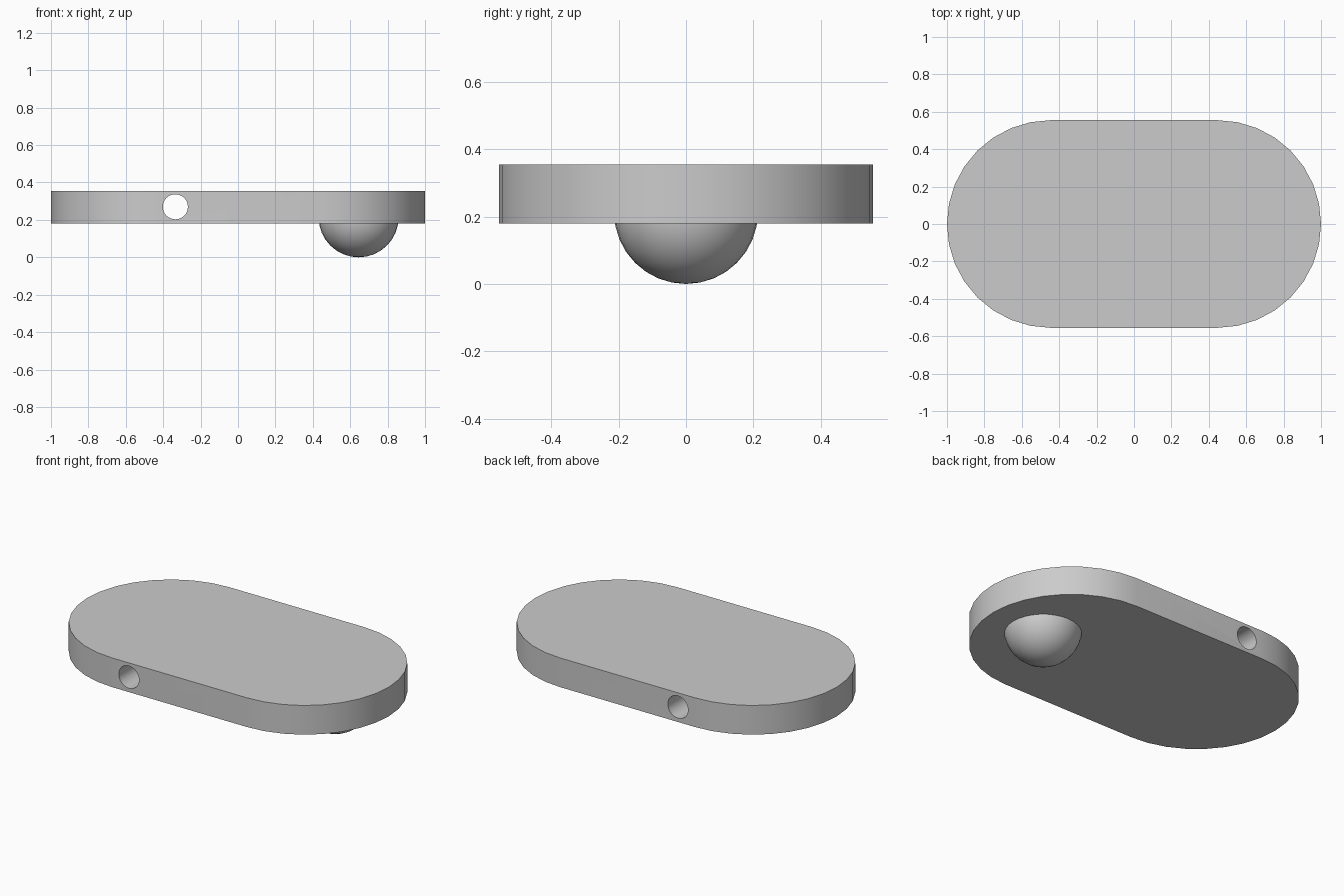
import bpy, bmesh
from math import cos, sin, pi, radians

cube = bpy.data.objects.get("Cube")
if cube:
    bpy.data.objects.remove(cube, do_unlink=True)

# Single plain grey material
grey = bpy.data.materials.new("light_grey")
grey.use_nodes = True
colour = (0.6, 0.6, 0.6, 1)
grey.diffuse_color = colour
grey.node_tree.nodes["Principled BSDF"].inputs["Base Color"].default_value = colour

BOTTOM, TOP = 0.18, 0.355
RADIUS, OFFSET, ARC = 0.555, 0.445, 16


def smooth(obj):
    bpy.ops.object.select_all(action='DESELECT')
    obj.select_set(True)
    bpy.context.view_layer.objects.active = obj
    bpy.ops.object.shade_smooth_by_angle(angle=radians(30))


# Plate: stadium outline extruded upwards
bm = bmesh.new()
outline = []
for side, start in ((1, -pi / 2), (-1, pi / 2)):
    for i in range(ARC + 1):
        a = start + pi * i / ARC
        outline.append(bm.verts.new((side * OFFSET + RADIUS * cos(a), RADIUS * sin(a), BOTTOM)))
face = bm.faces.new(outline)
raised = bmesh.ops.extrude_face_region(bm, geom=[face])
bmesh.ops.translate(bm, vec=(0, 0, TOP - BOTTOM),
                    verts=[v for v in raised["geom"] if isinstance(v, bmesh.types.BMVert)])
bmesh.ops.recalc_face_normals(bm, faces=bm.faces)
mesh = bpy.data.meshes.new("plate")
bm.to_mesh(mesh)
bm.free()
plate = bpy.data.objects.new("plate", mesh)
bpy.context.collection.objects.link(plate)
mesh.materials.append(grey)

# Round hole running through from front to back
bpy.ops.mesh.primitive_cylinder_add(vertices=32, radius=0.067, depth=1.5,
                                    location=(-0.335, 0, 0.27), rotation=(pi / 2, 0, 0))
cutter = bpy.context.object
cutter.name = "hole_cutter"
cutter.hide_render = True
cutter.data.materials.append(grey)
cut = plate.modifiers.new("hole", 'BOOLEAN')
cut.operation = 'DIFFERENCE'
cut.solver = 'EXACT'
cut.object = cutter
bpy.context.view_layer.objects.active = plate
bpy.ops.object.modifier_apply(modifier=cut.name)
bpy.data.objects.remove(cutter, do_unlink=True)
smooth(plate)

# Ball set into the underside
bpy.ops.mesh.primitive_uv_sphere_add(segments=32, ring_count=16, radius=0.214,
                                     location=(0.645, 0, 0.214))
ball = bpy.context.object
ball.name = "underside_ball"
ball.data.materials.append(grey)

# Keep only the part of the ball that ends inside the plate
bm = bmesh.new()
bm.from_mesh(ball.data)
cut = bmesh.ops.bisect_plane(bm, geom=bm.verts[:] + bm.edges[:] + bm.faces[:],
                             plane_co=(0, 0, 0), plane_no=(0, 0, 1), clear_outer=True)
bmesh.ops.holes_fill(bm, edges=[e for e in bm.edges if e.is_boundary])
bm.to_mesh(ball.data)
bm.free()
smooth(ball)
